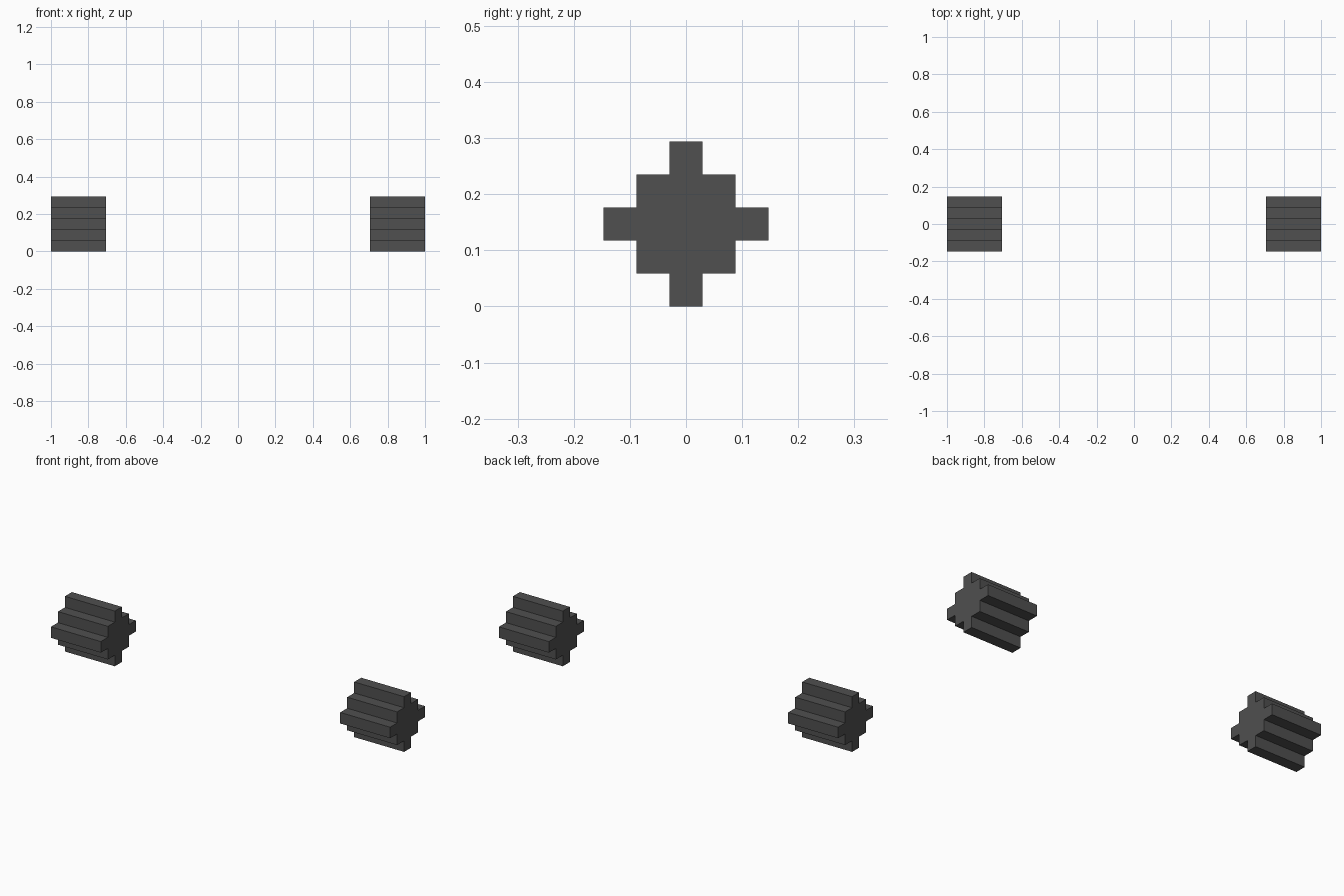
import bpy, bmesh

if "Cube" in bpy.data.objects:
    bpy.data.objects.remove(bpy.data.objects["Cube"])

U = 1 / 17  # one block unit; each wheel is 5 units across and 5 wide

mat = bpy.data.materials.new("dark_grey")
mat.diffuse_color = (0.08, 0.08, 0.08, 1)
mat.use_nodes = True
mat.node_tree.nodes["Principled BSDF"].inputs["Base Color"].default_value = mat.diffuse_color

# Stepped wheel outline in half units (y, z): one quarter, turned four times
quarter = [(5, -1), (5, 1), (3, 1), (3, 3), (1, 3)]
outline = []
for _ in range(4):
    outline += quarter
    quarter = [(-z, y) for y, z in quarter]


def wheel(name, x0, x1):
    """Extrude the stepped outline along x."""
    bm = bmesh.new()
    face = bm.faces.new([bm.verts.new((x0, y * U / 2, (z + 5) * U / 2)) for y, z in outline])
    ext = bmesh.ops.extrude_face_region(bm, geom=[face])["geom"]
    bmesh.ops.translate(bm, vec=(x1 - x0, 0, 0),
                        verts=[v for v in ext if isinstance(v, bmesh.types.BMVert)])
    bmesh.ops.recalc_face_normals(bm, faces=bm.faces)
    mesh = bpy.data.meshes.new(name)
    bm.to_mesh(mesh)
    bm.free()
    mesh.materials.append(mat)
    bpy.context.collection.objects.link(bpy.data.objects.new(name, mesh))


# Left and right wheels
wheel("left_wheel", -1, -1 + 5 * U)
wheel("right_wheel", 1 - 5 * U, 1)
